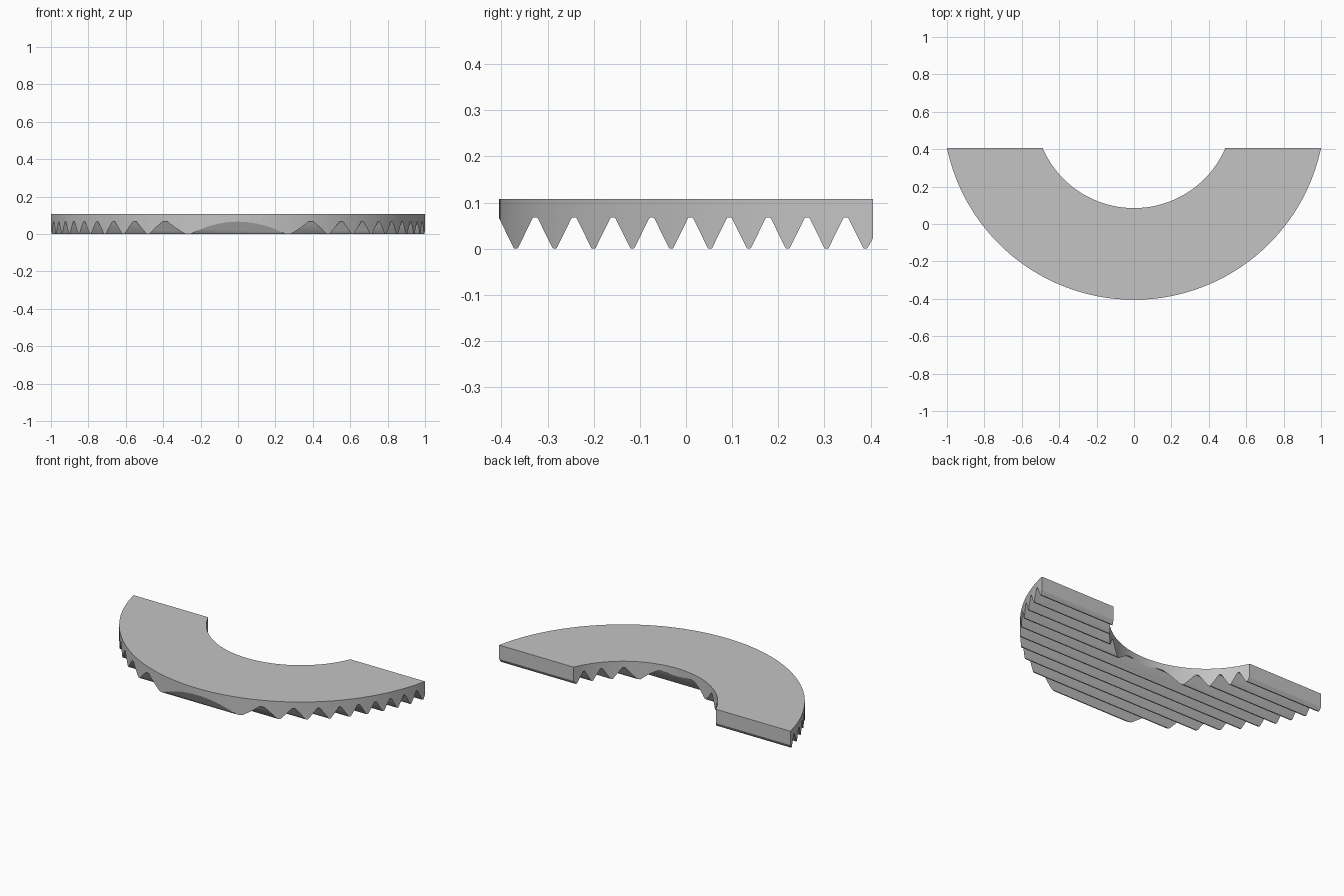
import bpy, bmesh
from math import cos, sin, pi

cube = bpy.data.objects.get("Cube")
if cube:
    bpy.data.objects.remove(cube, do_unlink=True)

HALF_Y, TOP = 0.405, 0.108
CENTRE_Y, OUTER, INNER = 0.617, 1.022, 0.532
PITCH, FIRST_TIP, TEETH = 0.0842, -0.369, 10

grey = bpy.data.materials.new("mid grey")
grey.use_nodes = True
colour = (0.55, 0.55, 0.55, 1)
grey.diffuse_color = colour
grey.node_tree.nodes["Principled BSDF"].inputs["Base Color"].default_value = colour


def prism(name, points, direction):
    """Extrude a closed outline into a solid."""
    bm = bmesh.new()
    face = bm.faces.new([bm.verts.new(p) for p in points])
    new = bmesh.ops.extrude_face_region(bm, geom=[face])["geom"]
    bmesh.ops.translate(bm, vec=direction, verts=[v for v in new if isinstance(v, bmesh.types.BMVert)])
    bmesh.ops.recalc_face_normals(bm, faces=bm.faces)
    mesh = bpy.data.meshes.new(name)
    bm.to_mesh(mesh)
    bm.free()
    mesh.materials.append(grey)
    ob = bpy.data.objects.new(name, mesh)
    bpy.context.collection.objects.link(ob)
    return ob


# Toothed bar: straight ridges running from side to side
tooth = [(-0.038, 0.068), (-0.0355, 0.064), (-0.005, 0.002), (-0.003, 0),
         (0.003, 0), (0.005, 0.002), (0.0355, 0.064), (0.038, 0.068)]
profile = [(-HALF_Y, TOP), (-HALF_Y, 0.066)]
for i in range(TEETH):
    tip = FIRST_TIP + i * PITCH
    profile += [(tip + y, z) for y, z in tooth if abs(tip + y) < HALF_Y - 0.001]
profile += [(HALF_Y, 0.022), (HALF_Y, TOP)]
jaw = prism("toothed_jaw", [(-1.2, y, z) for y, z in profile], (2.4, 0, 0))

# Half ring outline that trims the bar
STEPS = 96
angles = [pi + pi * i / STEPS for i in range(STEPS + 1)]
arc = lambda r, a: (r * cos(a), CENTRE_Y + r * sin(a), -0.2)
outline = [arc(OUTER, a) for a in angles] + [arc(INNER, a) for a in reversed(angles)]
cutter = prism("ring_cutter", outline, (0, 0, 0.6))
cutter.hide_render = True

trim = jaw.modifiers.new("ring trim", "BOOLEAN")
trim.operation = "INTERSECT"
trim.solver = "EXACT"
trim.object = cutter

bpy.ops.object.select_all(action="DESELECT")
jaw.select_set(True)
bpy.context.view_layer.objects.active = jaw
bpy.ops.object.modifier_apply(modifier=trim.name)
bpy.data.objects.remove(cutter, do_unlink=True)
bpy.ops.object.shade_smooth_by_angle(angle=0.4)
